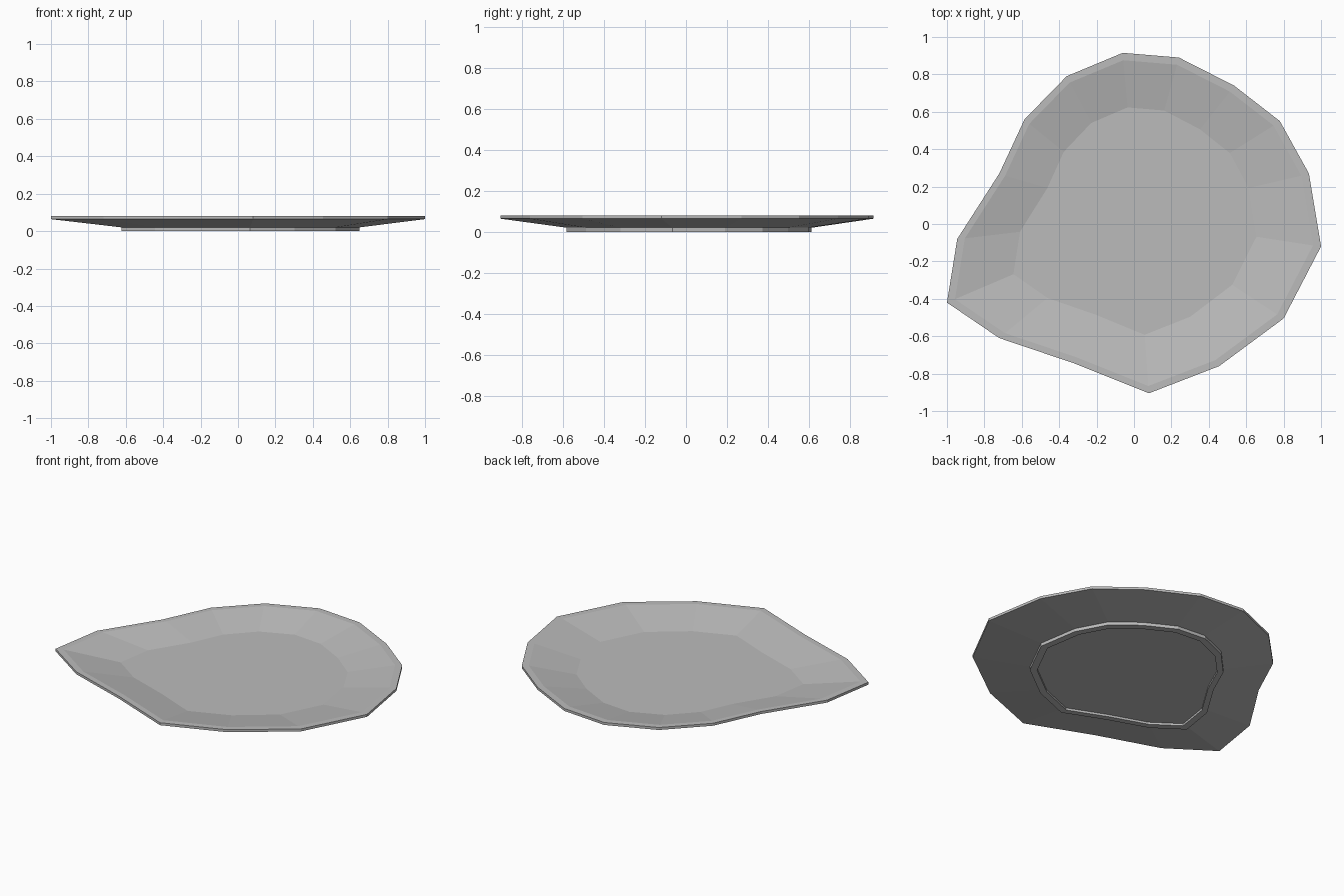
import bpy
import bmesh

default_cube = bpy.data.objects.get("Cube")
if default_cube:
    bpy.data.objects.remove(default_cube, do_unlink=True)


def make_material(name, colour):
    material = bpy.data.materials.new(name)
    material.use_nodes = True
    material.diffuse_color = colour
    material.node_tree.nodes["Principled BSDF"].inputs["Base Color"].default_value = colour
    return material


# Irregular hand-shaped outline of the rim, counter-clockwise
OUTLINE = [
    (-.06, .915), (-.36, .79), (-.585, .56), (-.72, .27),
    (-.945, -.08), (-1, -.42), (-.72, -.61), (-.32, -.745),
    (.08, -.905), (.455, -.76), (.8, -.505), (1, -.12),
    (.935, .27), (.78, .55), (.535, .74), (.24, .89),
]


def outline_ring(bm, scale, height, shift=(0, 0)):
    """Add one scaled copy of the outline at the given height."""
    return [bm.verts.new((x * scale[0] + shift[0], y * scale[1] + shift[1], height))
            for x, y in OUTLINE]


def loft(bm, rings):
    """Bridge successive rings with quads and cap both ends."""
    count = len(OUTLINE)
    for lower, upper in zip(rings, rings[1:]):
        for i in range(count):
            j = (i + 1) % count
            bm.faces.new((lower[i], lower[j], upper[j], upper[i]))
    bm.faces.new(rings[0])
    bm.faces.new(rings[-1])


def build_plate(material):
    bm = bmesh.new()
    foot, shift = (.636, .657), (.013, .012)
    foot_inner = tuple(s * .93 for s in foot)
    floor = (.65, .668)

    # Profile from the recessed base, around the foot and rim, to the dish floor
    profile = [
        (foot_inner, .014, shift),
        (foot_inner, 0, shift),
        (foot, 0, shift),
        (foot, .02, shift),
        ((1, 1), .064, (0, 0)),
        ((1, 1), .08, (0, 0)),
        ((.957, .957), .08, (0, 0)),
        (floor, .03, (.005, .012)),
    ]
    loft(bm, [outline_ring(bm, *section) for section in profile])
    bmesh.ops.recalc_face_normals(bm, faces=bm.faces)

    mesh = bpy.data.meshes.new("plate")
    bm.to_mesh(mesh)
    bm.free()
    mesh.materials.append(material)
    plate = bpy.data.objects.new("plate", mesh)
    bpy.context.collection.objects.link(plate)
    return plate


build_plate(make_material("light grey glaze", (.5, .5, .5, 1)))
